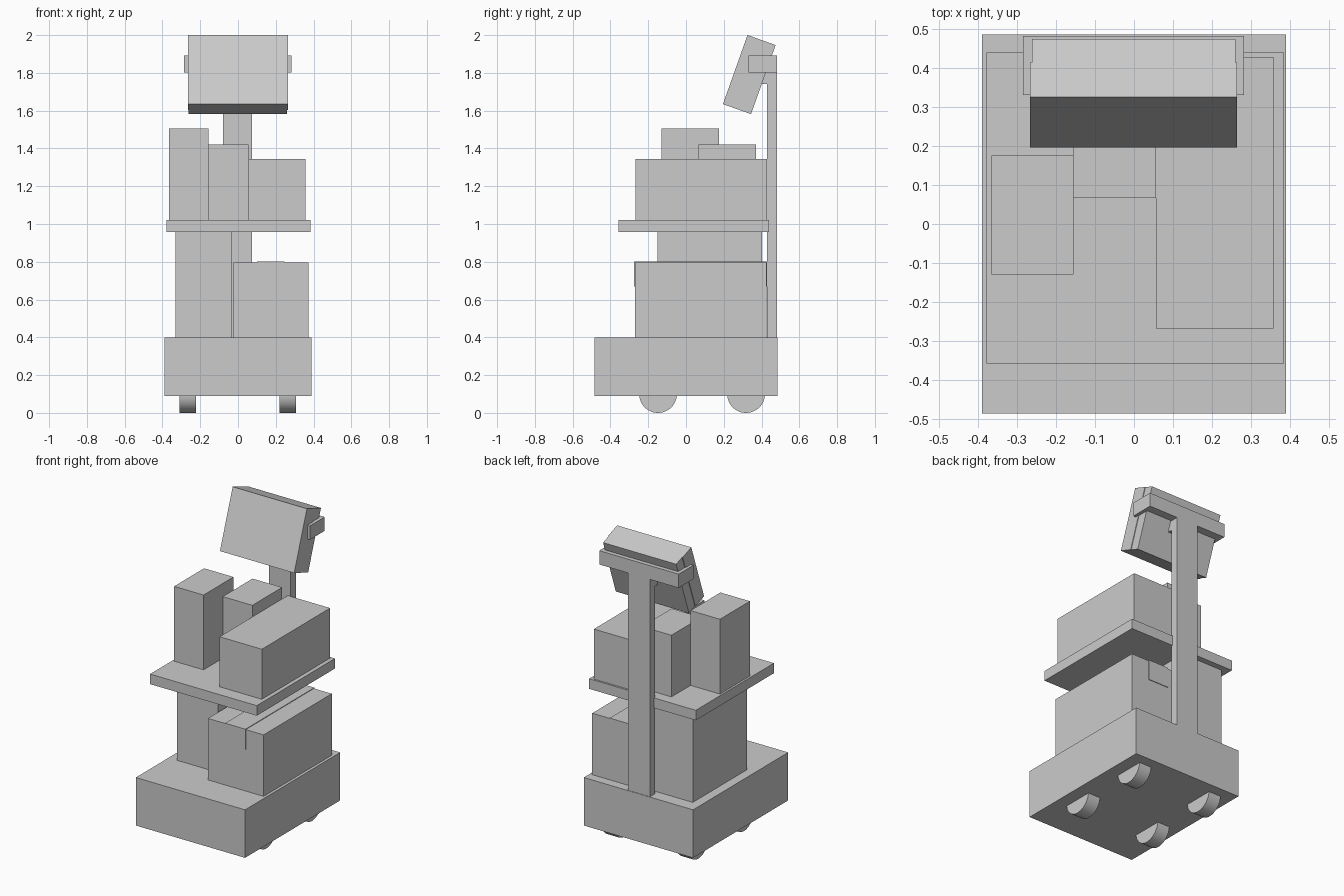
import bpy, math
from mathutils import Vector, Matrix

if "Cube" in bpy.data.objects:
    bpy.data.objects.remove(bpy.data.objects["Cube"])

grey = bpy.data.materials.new("light grey")
grey.diffuse_color = (0.6, 0.6, 0.6, 1)
grey.use_nodes = True
grey.node_tree.nodes["Principled BSDF"].inputs["Base Color"].default_value = grey.diffuse_color


def box(name, x, y, z, pivot=None, tilt=0.0):
    """Box from (min, max) ranges; with a pivot the ranges are local to it."""
    bpy.ops.mesh.primitive_cube_add(size=1)
    ob = bpy.context.object
    ob.name = name
    size = [r[1] - r[0] for r in (x, y, z)]
    mid = Vector([(r[0] + r[1]) / 2 for r in (x, y, z)])
    m = Matrix.Translation(mid) @ Matrix.Diagonal((*size, 1))
    if pivot:
        m = Matrix.Translation(pivot) @ Matrix.Rotation(tilt, 4, 'X') @ m
    ob.data.transform(m)
    ob.data.materials.append(grey)
    return ob


# Cart base and wheels
box("base", (-0.39, 0.39), (-0.485, 0.485), (0.09, 0.40))
for side, x in (("left", -0.267), ("right", 0.263)):
    for end, y in (("front", -0.148), ("rear", 0.318)):
        bpy.ops.mesh.primitive_cylinder_add(
            vertices=48, radius=0.1, depth=0.088,
            location=(x, y, 0.1), rotation=(0, math.pi / 2, 0))
        wheel = bpy.context.object
        wheel.name = f"{end}_{side}_wheel"
        wheel.data.materials.append(grey)
        bpy.ops.object.shade_smooth_by_angle(angle=math.radians(35))

# Lower cartons, one with a strip of tape wrapped over its top
box("lower_tall_carton", (-0.33, -0.035), (-0.152, 0.402), (0.40, 0.957))
box("lower_wide_carton", (-0.025, 0.372), (-0.27, 0.425), (0.40, 0.797))
box("carton_tape", (0.10, 0.245), (-0.274, 0.429), (0.67, 0.801))

# Shelf and the cartons on it
box("shelf", (-0.378, 0.384), (-0.357, 0.44), (0.957, 1.022))
box("upper_tall_carton", (-0.365, -0.155), (-0.13, 0.175), (1.022, 1.505))
box("upper_middle_carton", (-0.155, 0.056), (0.066, 0.37), (1.022, 1.42))
box("upper_long_carton", (0.056, 0.358), (-0.268, 0.428), (1.022, 1.345))

# Rear post and the U-shaped screen bracket
box("post", (-0.08, 0.075), (0.43, 0.482), (0.40, 1.81))
box("bracket_neck", (-0.08, 0.075), (0.39, 0.45), (1.74, 1.81))
box("bracket_bar", (-0.285, 0.282), (0.43, 0.482), (1.803, 1.892))
box("bracket_left_arm", (-0.285, -0.262), (0.33, 0.44), (1.803, 1.892))
box("bracket_right_arm", (0.259, 0.282), (0.33, 0.44), (1.803, 1.892))

# Tilted screen in two layers
pivot, tilt = (-0.001, 0.335, 1.791), math.radians(-19.6)
box("screen_front", (-0.265, 0.265), (-0.079, 0.015), (-0.194, 0.194), pivot, tilt)
box("screen_back", (-0.261, 0.261), (0.015, 0.079), (-0.194, 0.194), pivot, tilt)
